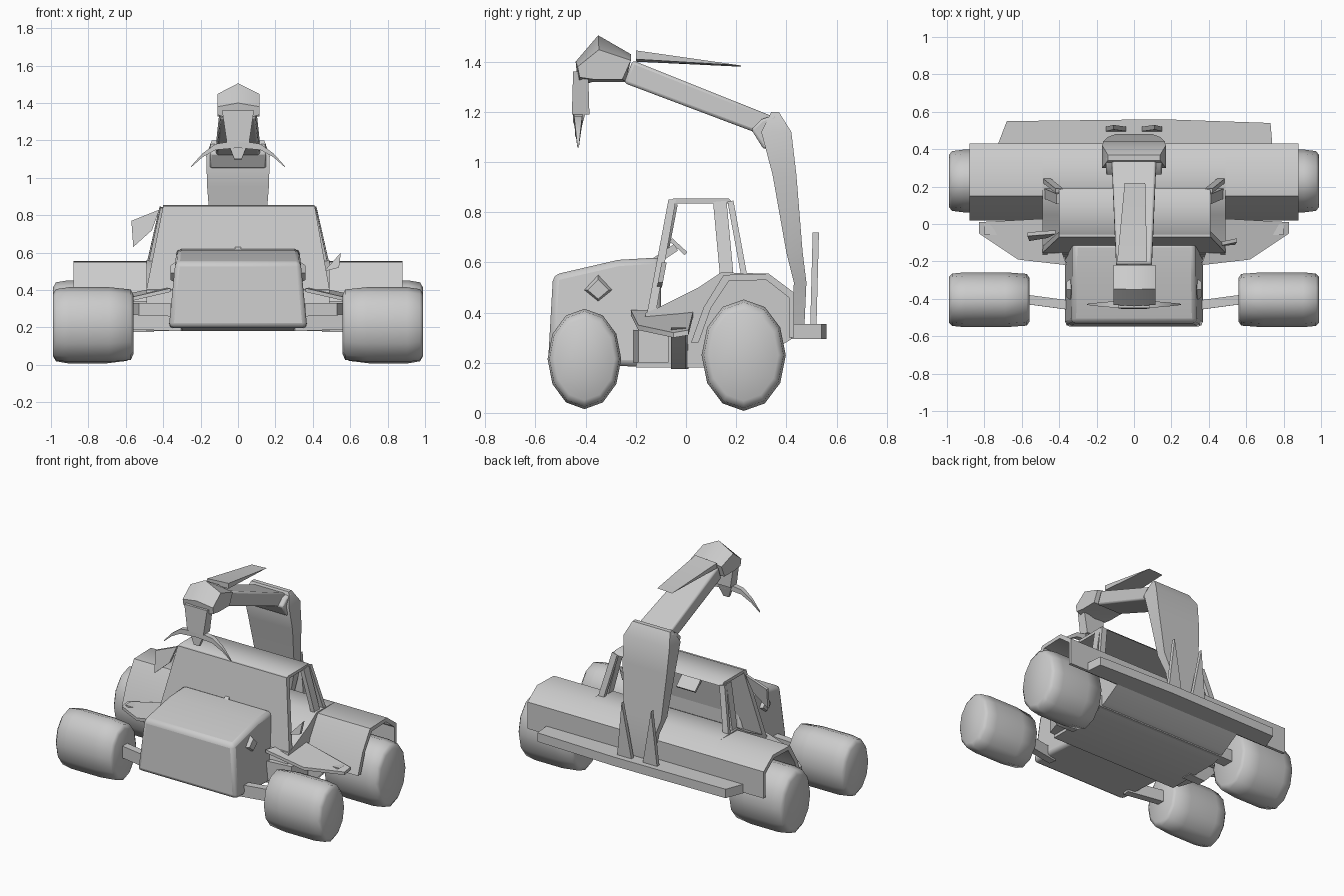
import bpy, math
from mathutils import Vector

cube = bpy.data.objects.get("Cube")
if cube:
    bpy.data.objects.remove(cube)

grey = bpy.data.materials.new("plain_grey")
grey.use_nodes = True
grey.diffuse_color = (0.6, 0.6, 0.6, 1)
grey.node_tree.nodes["Principled BSDF"].inputs["Base Color"].default_value = (0.6, 0.6, 0.6, 1)


def loft(name, rings, bevel=0.0, angle=50):
    """Skin a list of equal-length point rings and close both ends."""
    n = len(rings[0])
    verts = [p for ring in rings for p in ring]
    faces = [list(range(n)), list(range(len(verts) - n, len(verts)))]
    for r in range(len(rings) - 1):
        for i in range(n):
            j = (i + 1) % n
            faces.append([r * n + i, r * n + j, (r + 1) * n + j, (r + 1) * n + i])
    me = bpy.data.meshes.new(name)
    me.from_pydata(verts, [], faces)
    me.materials.append(grey)
    ob = bpy.data.objects.new(name, me)
    bpy.context.collection.objects.link(ob)
    bpy.ops.object.select_all(action='DESELECT')
    bpy.context.view_layer.objects.active = ob
    ob.select_set(True)
    bpy.ops.object.mode_set(mode='EDIT')
    bpy.ops.mesh.select_all(action='SELECT')
    bpy.ops.mesh.normals_make_consistent(inside=False)
    bpy.ops.object.mode_set(mode='OBJECT')
    bpy.ops.object.shade_smooth_by_angle(angle=math.radians(angle))
    if bevel:
        mod = ob.modifiers.new("soft_edges", 'BEVEL')
        mod.width, mod.segments = bevel, 2


def pair(name, rings, **kw):
    """Build a part on both sides of the model."""
    loft("left_" + name, rings, **kw)
    loft("right_" + name, [[(-x, y, z) for x, y, z in r] for r in rings], **kw)


def side(profile, x, scale=1.0, center=(0, 0)):
    """Place a side profile of (y, z) points at a given x."""
    cy, cz = center
    return [(x, cy + (y - cy) * scale, cz + (z - cz) * scale) for y, z in profile]


def prism(profile, x0, x1):
    return [side(profile, x0), side(profile, x1)]


def plan(points, z):
    return [(x, y, z) for x, y in points]


def beam(a, b, wa, wb=None):
    """Rectangular bar from a to b; wa and wb are (x, other) half widths."""
    a, b = Vector(a), Vector(b)
    d = (b - a).normalized()
    u = Vector((1, 0, 0)) if abs(d.x) < 0.8 else Vector((0, 1, 0))
    u = (u - d * u.dot(d)).normalized()
    v = d.cross(u)
    return [[tuple(p + u * sx * w[0] + v * sz * w[1])
             for sx, sz in ((-1, -1), (1, -1), (1, 1), (-1, 1))]
            for p, w in ((a, wa), (b, wb or wa))]


# Wheels: boxy, slightly tall drums
def wheel(name, cy, cz, ry, rz, inner):
    circle = [(cy + ry * math.cos(t * math.pi / 6), cz + rz * math.sin(t * math.pi / 6))
              for t in range(12)]
    width = 0.99 - inner
    steps = ((0, 0.8), (0.03, 0.94), (0.3, 1), (0.8, 1), (0.96, 0.95), (1, 0.82))
    pair(name, [side(circle, inner + width * f, s, (cy, cz)) for f, s in steps], angle=75)


wheel("front_wheel", -0.405, 0.215, 0.147, 0.2, 0.56)
wheel("rear_wheel", 0.23, 0.23, 0.168, 0.222, 0.58)
pair("front_axle", beam((0.3, -0.44, 0.22), (0.6, -0.4, 0.23), (0.025, 0.04)))
loft("rear_axle", beam((-0.62, 0.23, 0.24), (0.62, 0.23, 0.24), (0.04, 0.04)))

# Engine hood, wider towards the bottom
hood = [(-0.55, 0.2), (-0.53, 0.55), (-0.27, 0.61), (-0.1, 0.62), (-0.1, 0.18)]
flare = lambda z: 0.37 - 0.04 * (z - 0.2) / 0.4
loft("engine_hood", [[(s * flare(z), y, z) for y, z in hood] for s in (-1, 1)], bevel=0.025)
lamp = [(-0.42, 0.49), (-0.35, 0.56), (-0.28, 0.49), (-0.35, 0.43)]
pair("headlamp", [side(lamp, 0.32), side(lamp, 0.36, 0.6, (-0.35, 0.49))])

# Main body under the cab, its belly rising to the rear bar
body = [(-0.2, 0.18), (-0.16, 0.4), (-0.11, 0.42), (0.05, 0.5), (0.14, 0.56),
        (0.33, 0.555), (0.43, 0.48), (0.43, 0.3), (0.3, 0.22), (0.2, 0.18)]
loft("main_body", prism(body, -0.49, 0.49))

# Rear fenders arching over the wheels
fender = [(0.02, 0.28), (0.07, 0.42), (0.15, 0.55), (0.33, 0.555), (0.43, 0.48), (0.43, 0.3),
          (0.41, 0.3), (0.41, 0.46), (0.32, 0.53), (0.17, 0.525), (0.1, 0.42), (0.05, 0.28)]
pair("rear_fender", prism(fender, 0.47, 0.88))

# Skirts flaring out from the cab, with a tank and a leaning ladder below
skirt = [[(0.36, -0.22), (0.62, -0.19), (0.83, -0.05), (0.83, 0.01), (0.45, 0.03)],
         (0.41, 0.35, 0.32, 0.33, 0.41)]
pair("cab_skirt", [[(x, y, z - d) for (x, y), z in zip(*skirt)] for d in (0.02, 0)])
pair("side_tank", [plan([(0.36, -0.21), (0.53, -0.19), (0.57, -0.07), (0.4, -0.07)], z)
                   for z in (0.2, 0.33)])
pair("step_ladder", [plan([(0.45, -0.06), (x, -0.06), (x, 0.0), (0.45, 0.01)], z)
                     for x, z in ((0.58, 0.175), (0.68, 0.28), (0.8, 0.34))])

# Cab: windscreen, roof, pillars and steering wheel
loft("windscreen", [
    [(-0.49, -0.155, 0.4), (0.49, -0.155, 0.4), (0.49, -0.12, 0.4), (-0.49, -0.12, 0.4)],
    [(-0.4, -0.07, 0.85), (0.41, -0.07, 0.85), (0.41, -0.04, 0.85), (-0.4, -0.04, 0.85)]])
loft("cab_roof", prism([(-0.07, 0.835), (-0.05, 0.855), (0.17, 0.855), (0.19, 0.835)], -0.4, 0.41))
pair("middle_pillar", beam((0.47, 0.165, 0.52), (0.4, 0.135, 0.84), (0.015, 0.027)))
pair("rear_pillar", beam((0.47, 0.235, 0.53), (0.4, 0.178, 0.84), (0.02, 0.012)))
loft("steering_column", beam((0, -0.13, 0.6), (0, -0.04, 0.66), (0.015, 0.015)))
loft("steering_wheel", beam((0, -0.06, 0.69), (0, 0, 0.635), (0.07, 0.008)))
lean = lambda z: -0.115 + (z - 0.4) * 0.19
loft("side_mirror", [[(x, lean(z) + d, z) for x, z in ((-0.57, 0.77), (-0.42, 0.83),
     (-0.46, 0.72), (-0.56, 0.63))] for d in (-0.02, 0)])
loft("side_marker", [[(x, lean(z) + d, z) for x, z in ((0.46, 0.5), (0.55, 0.6), (0.54, 0.52))]
                     for d in (-0.02, 0)])

# Rear bar with its upright prongs
bar = [(-0.73, 0.42), (0.74, 0.42), (0.73, 0.54), (0.15, 0.56), (-0.68, 0.55)]
loft("rear_bar", [plan(bar, 0.295), plan(bar, 0.355)])
pair("rear_prong", [[(x, y, z) for x, y, z in ((0.04, d, 0.34), (0.15, d, 0.34), (0.11, d + 0.01, 0.72))]
                    for d in (0.495, 0.52)])

# Crane tower
tower = ((0.3, 0.42, 0.47, 0.05), (0.52, 0.43, 0.48, 0.1), (0.64, 0.4, 0.465, 0.14),
         (0.95, 0.345, 0.44, 0.165), (1.12, 0.3, 0.42, 0.17), (1.2, 0.34, 0.37, 0.14))
loft("crane_tower", [[(-w, y0, z), (w, y0, z), (w, y1, z), (-w, y1, z)] for z, y0, y1, w in tower])
loft("elbow_joint", prism([(0.26, 1.13), (0.3, 1.17), (0.36, 1.19), (0.36, 1.07), (0.31, 1.05)],
                          -0.15, 0.15), bevel=0.01)

# Crane arm and the thin blade above it
loft("crane_arm", beam((0, 0.35, 1.135), (0, -0.23, 1.36), (0.12, 0.042), (0.095, 0.048)), bevel=0.012)
loft("arm_blade", [[(-0.09, -0.2, 1.4 + d), (0.07, -0.2, 1.41 + d), (0.06, 0.22, 1.385),
                    (-0.05, 0.22, 1.38)] for d in (0, 0.035)])

# Crane head and gripper
head = [(-0.45, 1.38), (-0.35, 1.46), (-0.2, 1.41), (-0.24, 1.32), (-0.37, 1.32), (-0.44, 1.33)]
peak = [(-0.44, 1.4), (-0.35, 1.505), (-0.22, 1.43), (-0.24, 1.32), (-0.37, 1.32), (-0.43, 1.3)]
loft("crane_head", [side(head, -0.11, 0.85, (-0.33, 1.38)), side(peak, 0),
                    side(head, 0.115, 0.85, (-0.33, 1.38))])
loft("gripper_wrist", beam((0, -0.42, 1.36), (0, -0.42, 1.19), (0.085, 0.03), (0.06, 0.035)))
loft("gripper_tip", beam((0, -0.42, 1.2), (0, -0.435, 1.1), (0.06, 0.02), (0.02, 0.008)))
claw = ((0, 1.18, 0.02), (0.12, 1.165, 0.016), (0.19, 1.12, 0.01), (0.25, 1.06, 0.003))
pair("gripper_claw", [[(x, -0.43 - h, z - h), (x, -0.43 + h, z - h), (x, -0.43 + h, z + h),
                       (x, -0.43 - h, z + h)] for x, z, h in claw])
